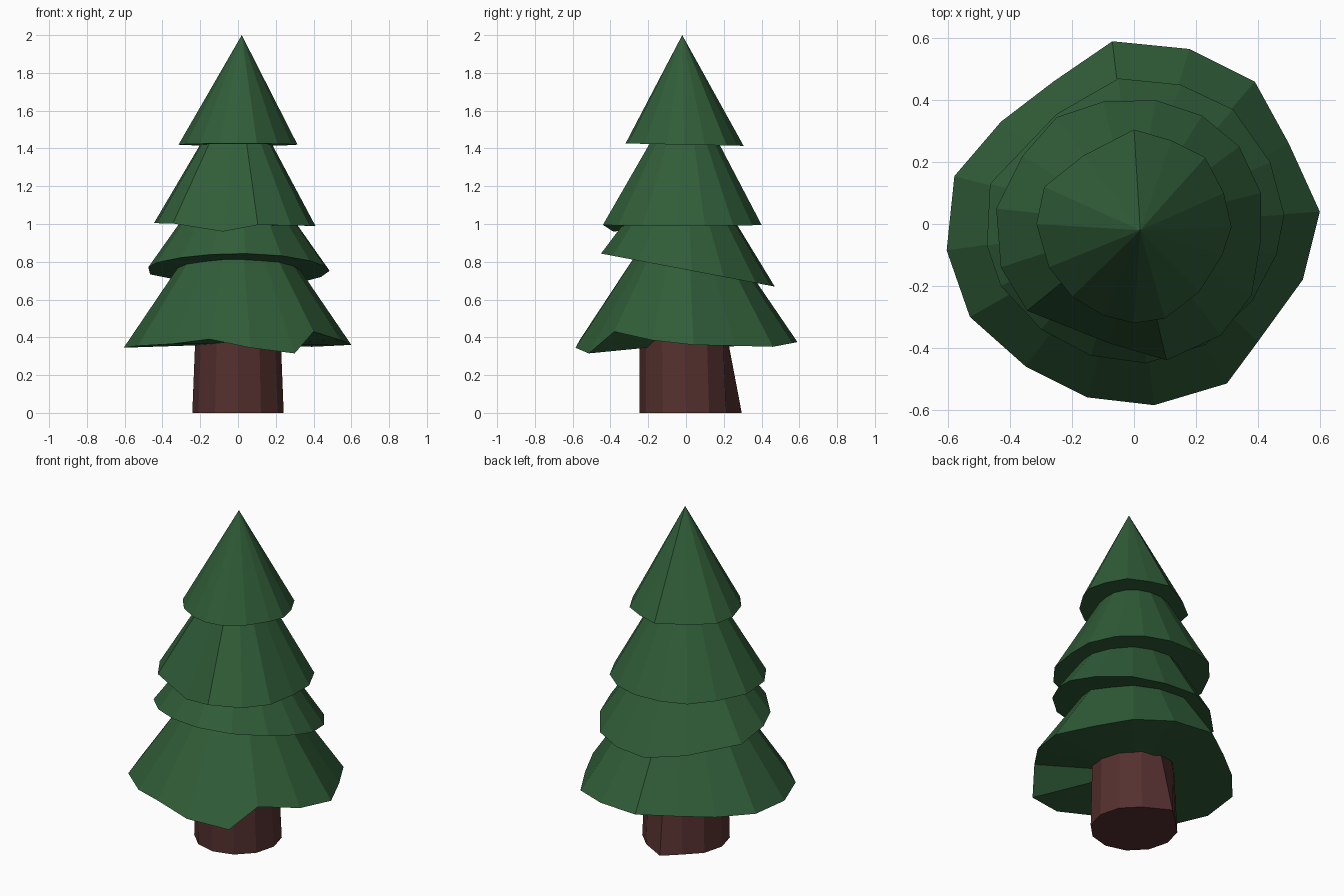
import bpy, bmesh
from math import sin, cos, pi

if "Cube" in bpy.data.objects:
    bpy.data.objects.remove(bpy.data.objects["Cube"])


def material(name, rgb):
    m = bpy.data.materials.new(name)
    m.diffuse_color = (*rgb, 1)
    m.use_nodes = True
    m.node_tree.nodes["Principled BSDF"].inputs["Base Color"].default_value = m.diffuse_color
    return m


def loft(name, rim, apex, base, mat):
    """Faceted cone: rim of (x, y, z) points, fanned to an apex and to a base centre."""
    bm = bmesh.new()
    ring = [bm.verts.new(p) for p in rim]
    top, low = bm.verts.new(apex), bm.verts.new(base)
    for i, a in enumerate(ring):
        b = ring[(i + 1) % len(ring)]
        bm.faces.new((a, b, top))
        bm.faces.new((b, a, low))
    me = bpy.data.meshes.new(name)
    bm.to_mesh(me)
    bm.free()
    me.materials.append(mat)
    ob = bpy.data.objects.new(name, me)
    bpy.context.collection.objects.link(ob)


green = material("needles", (0.03, 0.11, 0.04))
brown = material("bark", (0.09, 0.03, 0.028))

# Lowest bough tier, with a notch and a drooping corner at the front right
loft("bough_bottom", [
    (.60, .04, .36), (.50, .26, .355), (.39, .46, .35), (.18, .565, .37),
    (-.07, .59, .375), (-.26, .46, .365), (-.43, .33, .355), (-.58, .155, .35),
    (-.605, -.085, .345), (-.53, -.30, .355), (-.35, -.46, .365),
    (-.15, -.56, .39), (.065, -.585, .345), (.30, -.515, .315),
    (.40, -.38, .43), (.545, -.18, .385)], (0, 0, 1.24), (0, 0, .365), green)

# Second tier, tilted down toward the back
outline = [(.485, .03), (.44, .2), (.32, .37), (.15, .45), (-.05, .47), (-.25, .355),
           (-.465, .13), (-.475, -.07), (-.43, -.2), (-.30, -.34), (-.14, -.425),
           (.04, -.45), (.23, -.39), (.38, -.25), (.46, -.1)]
loft("bough_lower_middle", [(x, y, .758 - .19 * y) for x, y in outline],
     (0, 0, 1.44), (0, 0, .758), green)

# Third tier, pushed in at the front
outline = [(.41, .1), (.34, .25), (.22, .35), (.07, .40), (-.10, .395), (-.25, .345),
           (-.36, .22), (-.445, .05), (-.43, -.14), (-.345, -.28), (-.08, -.385),
           (.105, -.44), (.28, -.36), (.38, -.23), (.41, -.05)]
loft("bough_upper_middle", [(x, y, .96 if x == -.08 else .997 - .017 * x)
     for x, y in outline], (0, 0, 1.76), (0, 0, .995), green)

# Top tier with the tip
outline = [(.315, -.01), (.29, .10), (.23, .215), (.12, .27), (0, .305), (-.165, .22),
           (-.29, .12), (-.315, 0), (-.275, -.14), (-.2, -.235), (-.1, -.295),
           (0, -.32), (.1, -.305), (.21, -.22), (.285, -.1)]
loft("bough_top", [(x, y, 1.42 - .02 * y) for x, y in outline],
     (.02, -.02, 2), (0, 0, 1.42), green)

# Trunk: tapered twelve-sided post with one foot corner pulled to the back
bm = bmesh.new()
n = 12
foot, head = [], []
for i in range(n):
    a = 2 * pi * i / n
    foot.append(bm.verts.new((.242 * cos(a), .245 * sin(a), 0)))
    head.append(bm.verts.new((.222 * cos(a), .235 * sin(a) - .01, .5)))
foot[3].co = (-.03, .295, 0)
head[3].co.y = .2
for i in range(n):
    j = (i + 1) % n
    bm.faces.new((foot[i], foot[j], head[j], head[i]))
bm.faces.new(foot[::-1])
bm.faces.new(head)
me = bpy.data.meshes.new("trunk")
bm.to_mesh(me)
bm.free()
me.materials.append(brown)
bpy.context.collection.objects.link(bpy.data.objects.new("trunk", me))
